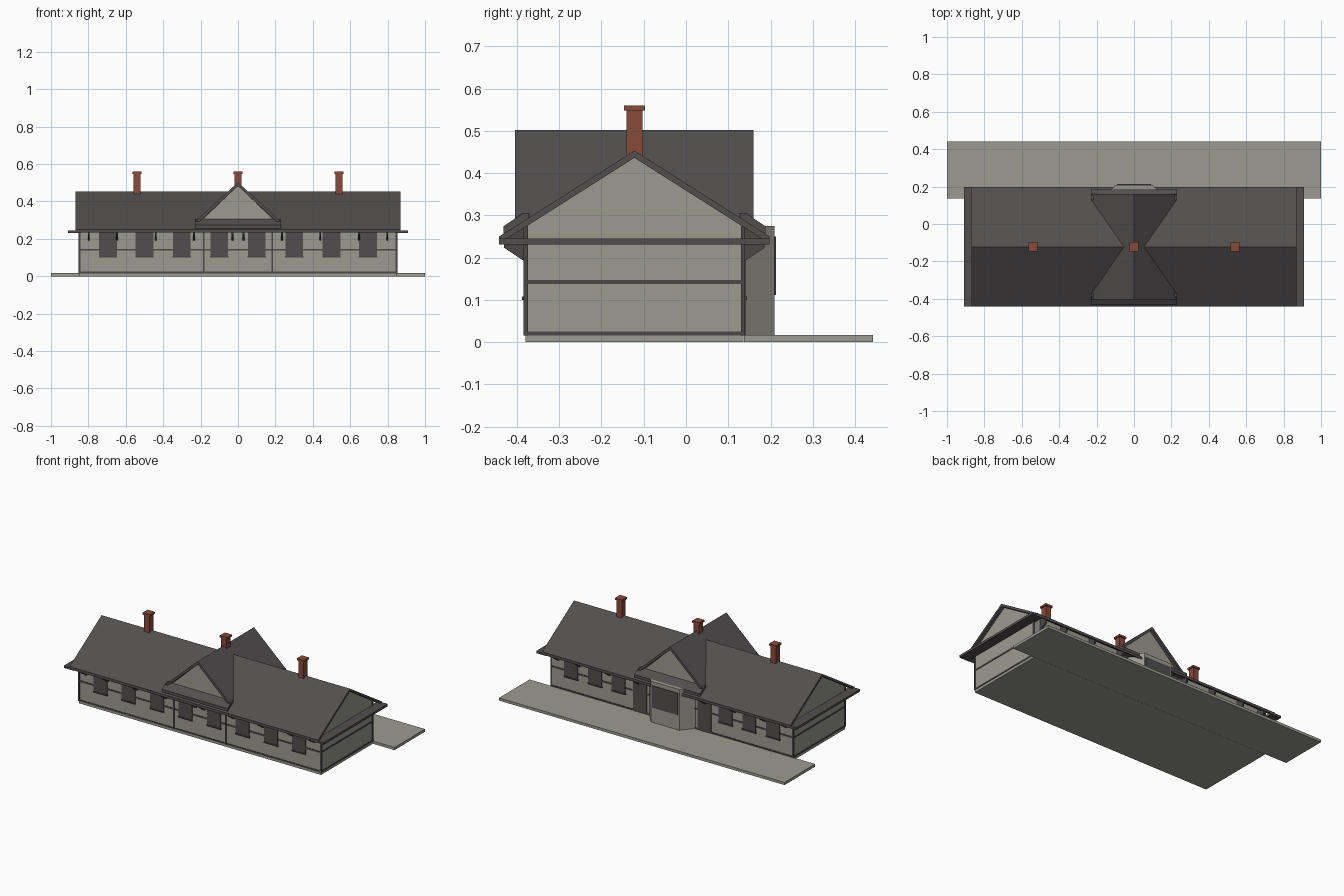
import bpy, bmesh
from mathutils import Vector

cube = bpy.data.objects.get("Cube")
if cube:
    bpy.data.objects.remove(cube, do_unlink=True)


def material(name, rgb):
    m = bpy.data.materials.new(name)
    m.use_nodes = True
    m.diffuse_color = (*rgb, 1)
    m.node_tree.nodes["Principled BSDF"].inputs["Base Color"].default_value = (*rgb, 1)
    return m


PLASTER = material("pale_plaster", (0.33, 0.33, 0.28))
ROOF = material("dark_roof", (0.084, 0.077, 0.077))
TRIM = material("dark_timber", (0.07, 0.064, 0.064))
GLASS = material("dark_opening", (0.08, 0.076, 0.075))
BRICK = material("red_brick", (0.25, 0.07, 0.043))


def prism(name, profile, axis, lo, hi, mat):
    """Extrude a 2D profile along x, y or z."""
    place = {"x": lambda a, b, t: (t, a, b),
             "y": lambda a, b, t: (a, t, b),
             "z": lambda a, b, t: (a, b, t)}[axis]
    bm = bmesh.new()
    base = bm.faces.new([bm.verts.new(place(a, b, lo)) for a, b in profile])
    out = bmesh.ops.extrude_face_region(bm, geom=[base])
    moved = [v for v in out["geom"] if isinstance(v, bmesh.types.BMVert)]
    bmesh.ops.translate(bm, verts=moved, vec=Vector(place(0, 0, hi - lo)))
    bmesh.ops.recalc_face_normals(bm, faces=bm.faces)
    me = bpy.data.meshes.new(name)
    bm.to_mesh(me)
    bm.free()
    me.materials.append(mat)
    ob = bpy.data.objects.new(name, me)
    bpy.context.scene.collection.objects.link(ob)
    return ob


def box(name, x, y, z, mat):
    rect = [(x[0], y[0]), (x[1], y[0]), (x[1], y[1]), (x[0], y[1])]
    return prism(name, rect, "z", z[0], z[1], mat)


def chevron(centre, half, top, drop, thick):
    """Cross-section of a two-sided roof slab."""
    upper = [(centre - half, top - drop), (centre, top), (centre + half, top - drop)]
    return upper + [(a, b - thick) for a, b in reversed(upper)]


MID = -0.122    # centre line of the building in y
DEPTH = 0.258   # half depth of the walls
LONG = 0.848    # half length of the walls
EAVE = 0.32     # half depth of the roof

# Platform and walls
box("platform", (-1, 1), (0.137, 0.442), (0, 0.017), PLASTER)
prism("walls", [(MID - DEPTH, 0), (MID + DEPTH, 0), (MID + DEPTH, 0.28),
                (MID, 0.442), (MID - DEPTH, 0.28)], "x", -LONG, LONG, PLASTER)

# Main roof and flat skirts across the gable ends
prism("main_roof", chevron(MID, EAVE, 0.453, 0.203, 0.017), "x", -0.87, 0.87, ROOF)
for s in (-1, 1):
    xs = sorted((s * 0.84, s * 0.91))
    box("end_skirt", xs, (MID - EAVE, MID + EAVE), (0.231, 0.245), ROOF)

# Cross gable with a small sloped ledge under each face
prism("cross_gable_roof", chevron(0, 0.23, 0.502, 0.21, 0.02), "y",
      MID - 0.282, MID + 0.282, ROOF)
prism("cross_gable_wall", [(-0.215, 0.25), (0.215, 0.25), (0.215, 0.28), (0, 0.484),
                           (-0.215, 0.28)], "y", MID - 0.262, MID + 0.262, PLASTER)
for s in (-1, 1):
    ledge = [(0.25, 0.255), (0.31, 0.255), (0.31, 0.274), (0.264, 0.305), (0.25, 0.305)]
    prism("gable_ledge", [(MID + s * a, b) for a, b in ledge], "x", -0.23, 0.23, ROOF)

# Timber bands, corner posts and front posts
for name, z in (("base_band", (0.016, 0.025)), ("middle_band", (0.138, 0.147))):
    for s in (-1, 1):
        face = MID + s * DEPTH
        box(name, (-LONG, LONG), (face - 0.003, face + 0.003), z, TRIM)
        box(name, (s * LONG - 0.003, s * LONG + 0.003), (MID - DEPTH, MID + DEPTH), z, TRIM)
for sx in (-1, 1):
    for sy in (-1, 1):
        cx, cy = sx * (LONG - 0.001), sy * (DEPTH - 0.001) + MID
        box("corner_post", (cx - 0.005, cx + 0.005), (cy - 0.005, cy + 0.005),
            (0.016, 0.275), TRIM)
    box("front_post", (sx * 0.182 - 0.004, sx * 0.182 + 0.004),
        (MID - DEPTH - 0.004, MID - DEPTH), (0.016, 0.25), TRIM)


def opening(name, x, side, bottom):
    """Window or door plate on the front (-1) or back (1) wall."""
    face = MID + side * DEPTH
    box(name, (x - 0.047, x + 0.047), sorted((face, face + side * 0.005)),
        (bottom, 0.24), GLASS)
    if name == "window":
        box("window_sill", (x - 0.049, x + 0.049), sorted((face, face + side * 0.008)),
            (0.1, 0.108), TRIM)


# Windows, doors and eave brackets
for s in (-1, 1):
    for x in (0.1, 0.3, 0.5, 0.695):
        opening("window", s * x, -1, 0.104)
    for x in (0.375, 0.54, 0.707):
        opening("window", s * x, 1, 0.104)
    opening("door", s * 0.226, 1, 0.017)
    for x in (0.03, 0.235, 0.44, 0.647, 0.798):
        for side in (-1, 1):
            if side == 1 and x < 0.1:
                continue
            shape = [(DEPTH, 0.19), (DEPTH, 0.272), (0.308, 0.243), (0.308, 0.223)]
            prism("eave_bracket", [(MID + side * a, b) for a, b in shape], "x",
                  s * x - 0.005, s * x + 0.005, TRIM)

# Bay window on the platform side
prism("bay", [(-0.165, 0.13), (0.165, 0.13), (0.1, 0.209), (-0.1, 0.209)], "z",
      0.016, 0.275, PLASTER)
box("bay_window", (-0.09, 0.09), (0.208, 0.213), (0.112, 0.25), GLASS)

# Chimneys with caps
for x in (-0.54, 0, 0.54):
    for name, r, z in (("chimney", 0.019, (0.4, 0.549)), ("chimney_cap", 0.025, (0.548, 0.56))):
        box(name, (x - r, x + r), (MID - r, MID + r), z, BRICK)
